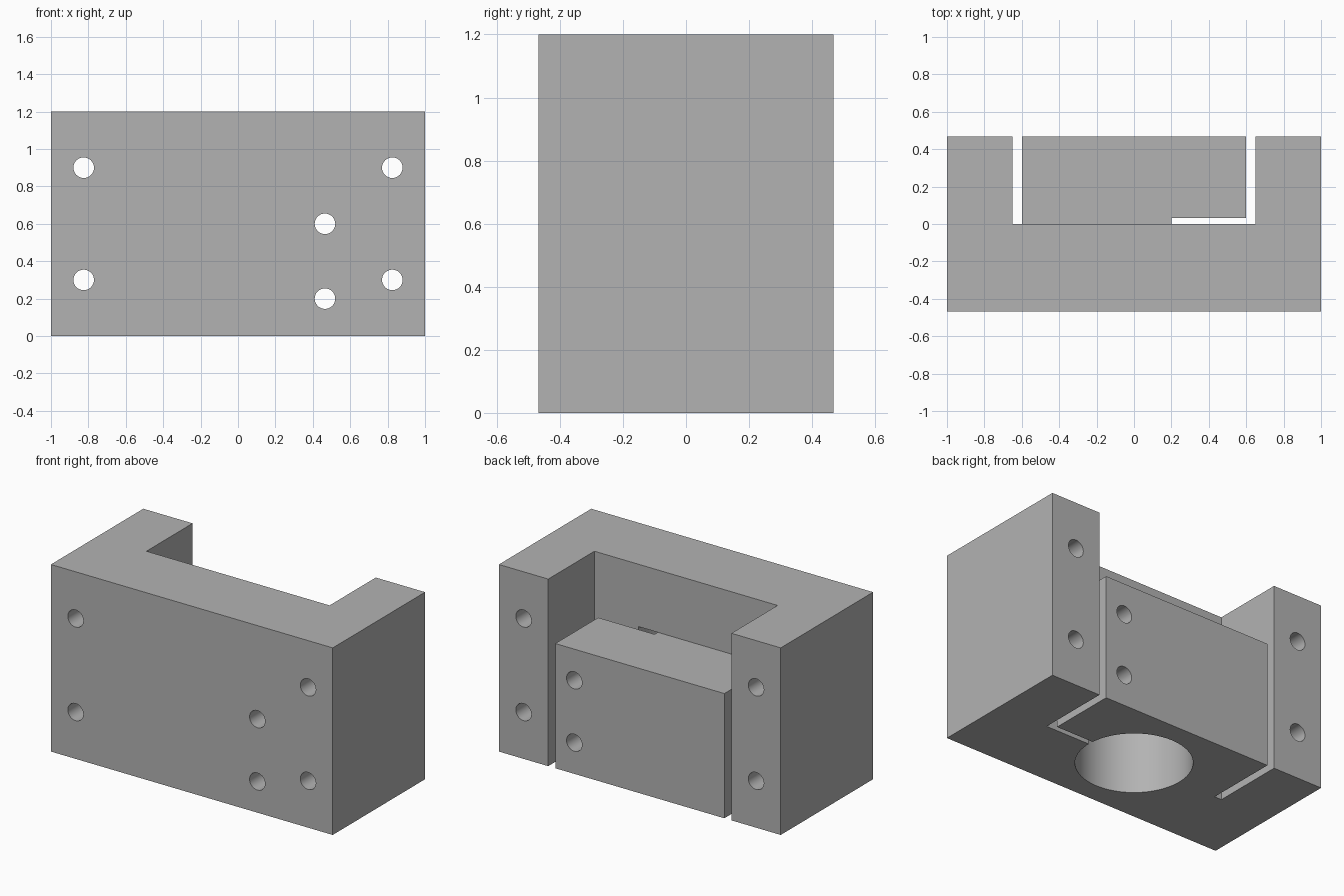
import bpy, bmesh, math
from mathutils import Matrix, Vector

default = bpy.data.objects.get("Cube")
if default:
    bpy.data.objects.remove(default, do_unlink=True)

grey = bpy.data.materials.new("machined_grey")
grey.use_nodes = True
colour = (0.45, 0.45, 0.45, 1)
grey.diffuse_color = colour
grey.node_tree.nodes["Principled BSDF"].inputs["Base Color"].default_value = colour

W, D, H = 1.0, 0.468, 1.2      # half width, half depth, height
CLAMP, INNER, JAW = 0.8, 0.65, 0.6
BORE, SCREW, SLIT = 0.337, 0.055, 0.033
OUT = 0.6                      # cutters overshoot the back face


def add_object(name, bm):
    bmesh.ops.recalc_face_normals(bm, faces=bm.faces)
    mesh = bpy.data.meshes.new(name)
    bm.to_mesh(mesh)
    bm.free()
    mesh.materials.append(grey)
    obj = bpy.data.objects.new(name, mesh)
    bpy.context.collection.objects.link(obj)
    return obj


def prism(name, outline, z0, z1):
    bm = bmesh.new()
    face = bm.faces.new([bm.verts.new((x, y, z0)) for x, y in outline])
    top = bmesh.ops.extrude_face_region(bm, geom=[face])["geom"]
    verts = [v for v in top if isinstance(v, bmesh.types.BMVert)]
    bmesh.ops.translate(bm, vec=(0, 0, z1 - z0), verts=verts)
    return add_object(name, bm)


def box(name, x0, x1, y0, y1, z0, z1):
    return prism(name, [(x0, y0), (x1, y0), (x1, y1), (x0, y1)], z0, z1)


def cylinder(name, radius, length, centre, turn=0, sides=32):
    bm = bmesh.new()
    bmesh.ops.create_cone(bm, cap_ends=True, segments=sides, radius1=radius,
                          radius2=radius, depth=length,
                          matrix=Matrix.Translation(centre) @ Matrix.Rotation(turn, 4, 'X'))
    return add_object(name, bm)


# Solid block
block = box("clamp_block", -W, W, -D, D, 0, H)

# Pocket above the jaw, side gap, slit beside the jaw, and bore
cutters = [
    box("pocket_cutter", -INNER, INNER, 0, OUT, CLAMP, H + 0.1),
    box("side_gap_cutter", -INNER, -JAW, 0, OUT, -0.1, CLAMP + 0.1),
    prism("slit_cutter", [(INNER, OUT), (INNER, 0), (0.2, 0), (0.2, SLIT),
                          (JAW, SLIT), (JAW, OUT)], -0.1, CLAMP + 0.1),
    cylinder("bore_cutter", BORE, CLAMP + 0.1, (0, 0, (CLAMP - 0.1) / 2), sides=96),
]

# Mounting holes through the columns, clamping holes through the jaw
holes = [(side * 0.825, z) for side in (-1, 1) for z in (0.3, 0.9)]
holes += [(0.465, z) for z in (0.2, 0.6)]
for x, z in holes:
    cutters.append(cylinder("screw_cutter", SCREW, 2, (x, 0, z), math.pi / 2))

for cutter in cutters:
    mod = block.modifiers.new(cutter.name, 'BOOLEAN')
    mod.operation = 'DIFFERENCE'
    mod.solver = 'EXACT'
    mod.object = cutter

# Bake the cuts and discard the cutters
graph = bpy.context.evaluated_depsgraph_get()
result = bpy.data.meshes.new_from_object(block.evaluated_get(graph))
block.modifiers.clear()
block.data = result
for cutter in cutters:
    bpy.data.objects.remove(cutter, do_unlink=True)
result.materials.clear()
result.materials.append(grey)
for poly in result.polygons:
    poly.material_index = 0

# Round walls smooth, machined edges sharp
bpy.ops.object.select_all(action='DESELECT')
block.select_set(True)
bpy.context.view_layer.objects.active = block
bpy.ops.object.shade_smooth_by_angle(angle=math.radians(30))
